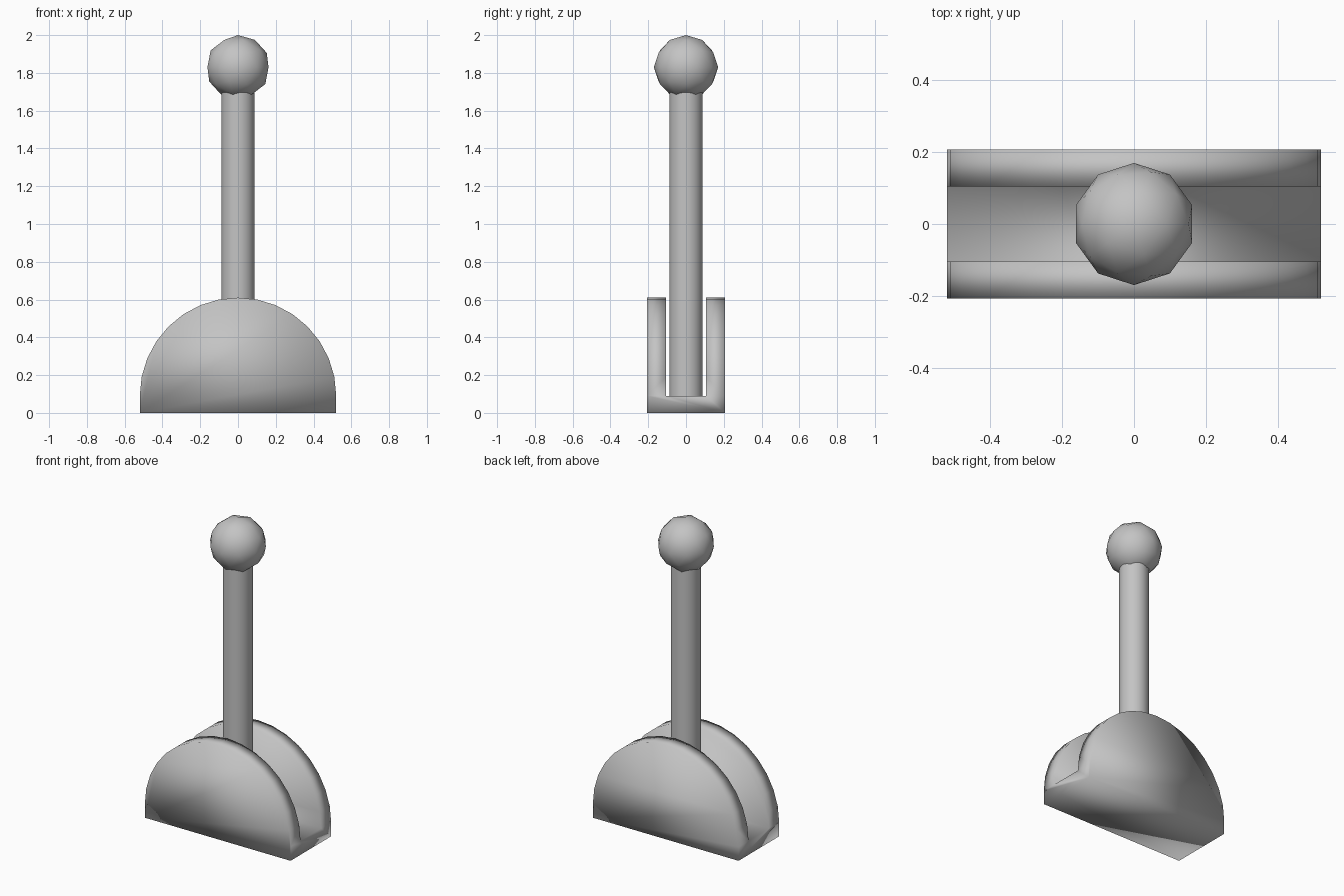
import bpy, bmesh, math

if "Cube" in bpy.data.objects:
    bpy.data.objects.remove(bpy.data.objects["Cube"])

R = 0.52          # half-disc radius
FLOOR = 0.09      # slot floor height
Y_IN, Y_OUT = 0.105, 0.207
SEG = 16

grey = bpy.data.materials.new("plain grey")
grey.diffuse_color = (0.55, 0.55, 0.55, 1)
grey.use_nodes = True
grey.node_tree.nodes["Principled BSDF"].inputs["Base Color"].default_value = grey.diffuse_color


def finish(name, bm):
    bmesh.ops.recalc_face_normals(bm, faces=bm.faces[:])
    for f in bm.faces:
        f.smooth = True
    mesh = bpy.data.meshes.new(name)
    bm.to_mesh(mesh)
    bm.free()
    mesh.materials.append(grey)
    obj = bpy.data.objects.new(name, mesh)
    bpy.context.collection.objects.link(obj)
    return obj


# Slotted half-disc base: two cheeks joined by a low floor
bm = bmesh.new()
angles = [math.pi * i / SEG for i in range(SEG + 1)]
arcs = {y: [bm.verts.new((R * math.cos(a), y, FLOOR + R * math.sin(a))) for a in angles]
        for y in (-Y_OUT, -Y_IN, Y_IN, Y_OUT)}
foot = {(sx, sy): bm.verts.new((sx * R, sy * Y_OUT, 0)) for sx in (-1, 1) for sy in (-1, 1)}
for s in (-1, 1):
    outer, inner = arcs[s * Y_OUT], arcs[s * Y_IN]
    bm.faces.new(outer + [foot[-1, s], foot[1, s]])      # outer cheek
    bm.faces.new(inner)                                  # slot wall
    for i in range(SEG):                                 # curved rim
        bm.faces.new((outer[i], outer[i + 1], inner[i + 1], inner[i]))
for end, sx in ((0, 1), (-1, -1)):                       # end walls
    bm.faces.new([foot[sx, -1], foot[sx, 1]] +
                 [arcs[y][end] for y in (Y_OUT, Y_IN, -Y_IN, -Y_OUT)])
bm.faces.new((arcs[-Y_IN][0], arcs[-Y_IN][-1], arcs[Y_IN][-1], arcs[Y_IN][0]))
bm.faces.new((foot[-1, -1], foot[1, -1], foot[1, 1], foot[-1, 1]))
finish("base", bm)

# Lever shaft standing in the slot
bm = bmesh.new()
bmesh.ops.create_cone(bm, cap_ends=True, segments=32, radius1=0.088, radius2=0.088, depth=1.62)
bmesh.ops.translate(bm, verts=bm.verts[:], vec=(0, 0, FLOOR + 0.81))
shaft = finish("lever_shaft", bm)
bpy.context.view_layer.objects.active = shaft
shaft.select_set(True)
bpy.ops.object.shade_smooth_by_angle()

# Round knob
bm = bmesh.new()
bmesh.ops.create_icosphere(bm, subdivisions=2, radius=0.17)
bmesh.ops.translate(bm, verts=bm.verts[:], vec=(0, 0, 1.83))
finish("knob", bm)
